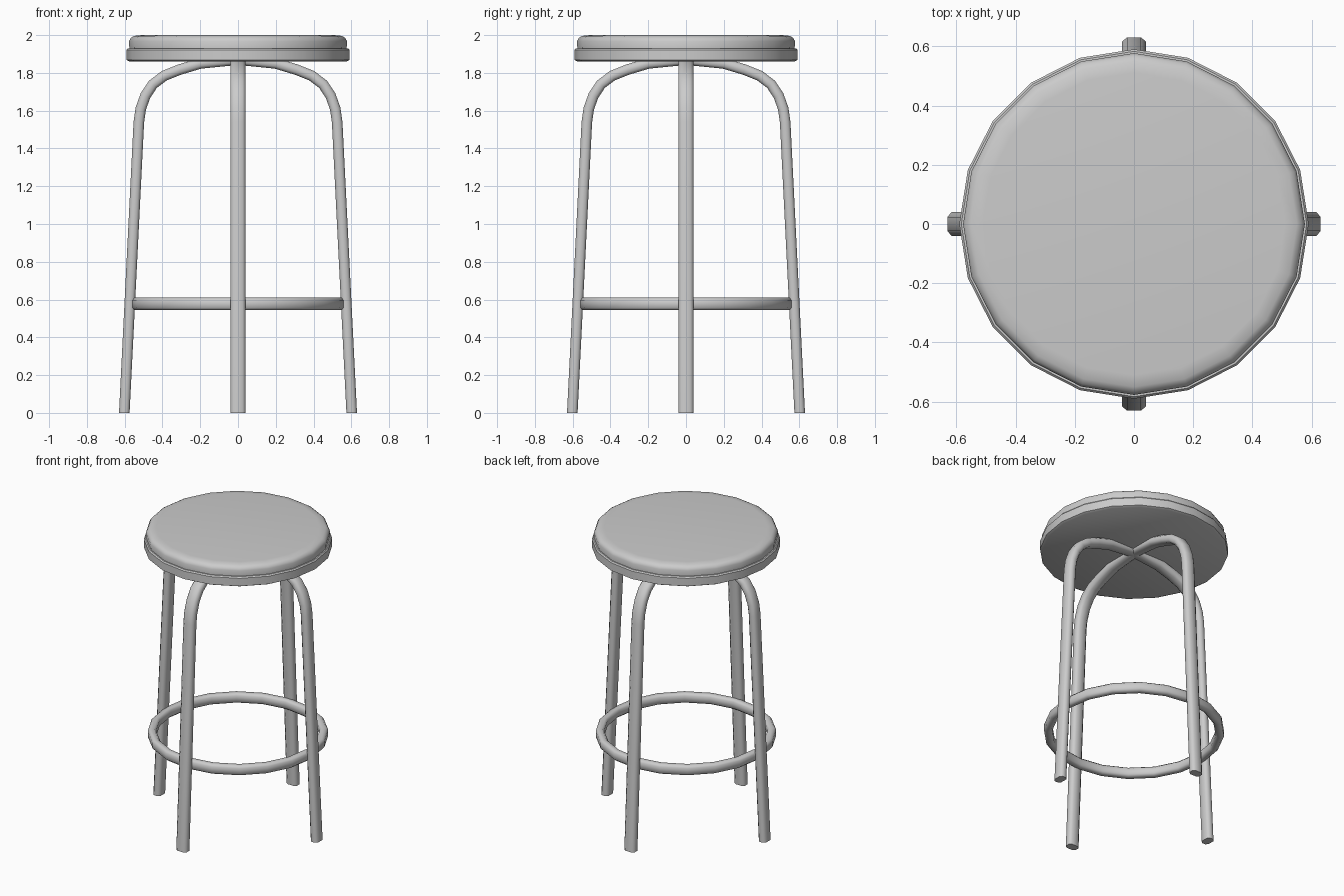
import bpy, bmesh
from math import sin, cos, pi, radians
from mathutils import Vector

if "Cube" in bpy.data.objects:
    bpy.data.objects.remove(bpy.data.objects["Cube"])

grey = bpy.data.materials.new("plain grey")
grey.use_nodes = True
GREY = (0.6, 0.6, 0.6, 1)
grey.diffuse_color = GREY
grey.node_tree.nodes["Principled BSDF"].inputs["Base Color"].default_value = GREY


def finish(bm, name, angle):
    bmesh.ops.recalc_face_normals(bm, faces=bm.faces)
    mesh = bpy.data.meshes.new(name)
    bm.to_mesh(mesh)
    bm.free()
    mesh.materials.append(grey)
    obj = bpy.data.objects.new(name, mesh)
    bpy.context.collection.objects.link(obj)
    bpy.ops.object.select_all(action="DESELECT")
    obj.select_set(True)
    bpy.context.view_layer.objects.active = obj
    bpy.ops.object.shade_smooth_by_angle(angle=radians(angle))
    return obj


def bridge(bm, loops, closed=False):
    pairs = list(zip(loops, loops[1:]))
    if closed:
        pairs.append((loops[-1], loops[0]))
    for a, b in pairs:
        for i in range(len(a)):
            j = (i + 1) % len(a)
            bm.faces.new((a[i], a[j], b[j], b[i]))
    if not closed:
        bm.faces.new(loops[0])
        bm.faces.new(loops[-1])


def lathe(name, profile, sides=20):
    bm = bmesh.new()
    turn = [2 * pi * i / sides for i in range(sides)]
    loops = [[bm.verts.new((r * cos(a), r * sin(a), z)) for a in turn]
             for r, z in profile]
    bridge(bm, loops)
    return finish(bm, name, 40)


def oval(thin, wide):
    # eight-sided tube section, wider across than it is deep
    return [(thin, -wide * .6), (thin, wide * .6), (thin * .5, wide), (-thin * .5, wide),
            (-thin, wide * .6), (-thin, -wide * .6), (-thin * .5, -wide), (thin * .5, -wide)]


# Seat: base plate with a softly rounded cushion
lathe("seat_rim", [(.575, 1.86), (.59, 1.868), (.59, 1.922), (.583, 1.93)])
lathe("seat_cushion", [(.575, 1.925), (.577, 1.968), (.568, 1.985), (.55, 1.996), (.51, 2.0)])

# Legs: bent tubes that meet under the seat
path = [(.602, 0), (.525, 1.54), (.515, 1.61), (.49, 1.68), (.45, 1.74), (.39, 1.785),
        (.31, 1.817), (.2, 1.85), (0, 1.87)]
pts = [Vector((x, 0, z)) for x, z in path]


def leg(name, angle):
    bm = bmesh.new()
    loops = []
    for i, p in enumerate(pts):
        t = (pts[min(i + 1, len(pts) - 1)] - pts[max(i - 1, 0)]).normalized()
        if i == 0:
            t = Vector((0, 0, 1))
        if i == len(pts) - 1:
            t = Vector((-1, 0, 0))
        out = Vector((t.z, 0, -t.x))
        loop = []
        for u, v in oval(.028, .04):
            q = p + out * u
            loop.append(bm.verts.new((q.x * cos(angle) - v * sin(angle),
                                      q.x * sin(angle) + v * cos(angle), q.z)))
        loops.append(loop)
    bridge(bm, loops)
    return finish(bm, name, 50)


for k, side in enumerate(("left", "back", "right", "front")):
    leg(side + "_leg", k * pi / 2)

# Foot ring
bm = bmesh.new()
rings = []
for i in range(20):
    a = 2 * pi * i / 20
    rings.append([bm.verts.new(((.539 + u) * cos(a), (.539 + u) * sin(a), .577 + v))
                  for u, v in oval(.026, .033)])
bridge(bm, rings, closed=True)
finish(bm, "foot_ring", 50)
